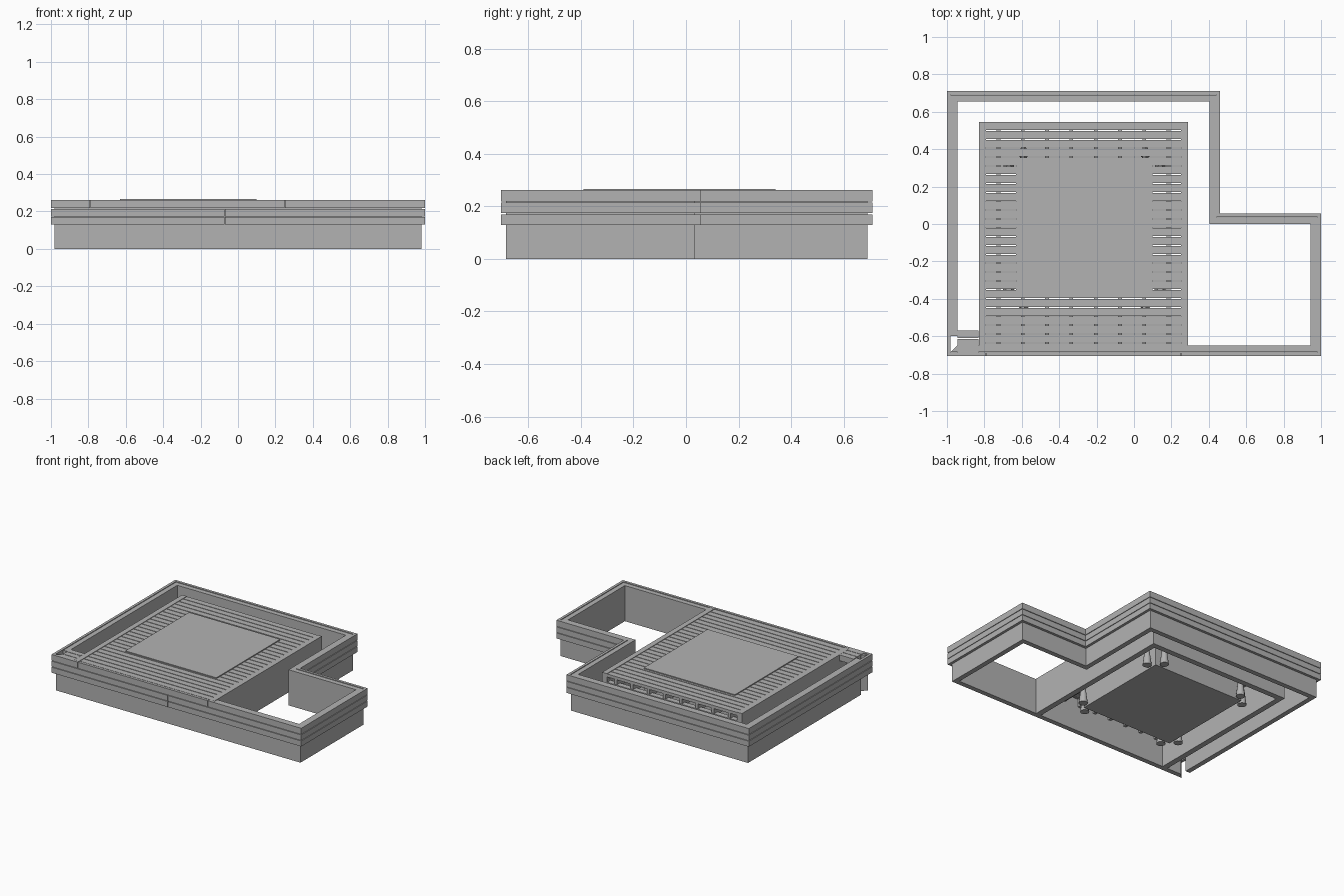
import bpy, bmesh

if "Cube" in bpy.data.objects:
    bpy.data.objects.remove(bpy.data.objects["Cube"], do_unlink=True)

grey = bpy.data.materials.new("plain_grey")
grey.use_nodes = True
grey.diffuse_color = (0.45, 0.45, 0.45, 1)
grey.node_tree.nodes["Principled BSDF"].inputs["Base Color"].default_value = grey.diffuse_color


def finish(name, bm):
    bmesh.ops.recalc_face_normals(bm, faces=bm.faces)
    mesh = bpy.data.meshes.new(name)
    bm.to_mesh(mesh)
    bm.free()
    mesh.materials.append(grey)
    obj = bpy.data.objects.new(name, mesh)
    bpy.context.collection.objects.link(obj)
    return obj


def add_box(bm, x0, x1, y0, y1, z0, z1):
    verts = bmesh.ops.create_cube(bm, size=1)["verts"]
    bmesh.ops.scale(bm, verts=verts, vec=(x1 - x0, y1 - y0, z1 - z0))
    bmesh.ops.translate(bm, verts=verts, vec=((x0 + x1) / 2, (y0 + y1) / 2, (z0 + z1) / 2))


def boxes(name, bounds):
    bm = bmesh.new()
    for b in bounds:
        add_box(bm, *b)
    return finish(name, bm)


def strip(name, path, d0, d1, z0, z1):
    """Wall along an open path; each point carries its inward direction."""
    bm = bmesh.new()
    sections = []
    for x, y, sx, sy in path:
        sections.append([bm.verts.new((x + sx * d, y + sy * d, z))
                         for d, z in ((d0, z0), (d1, z0), (d1, z1), (d0, z1))])
    for a, b in zip(sections, sections[1:]):
        for i in range(4):
            j = (i + 1) % 4
            bm.faces.new((a[i], a[j], b[j], b[i]))
    bm.faces.new(sections[0])
    bm.faces.new(sections[-1][::-1])
    return finish(name, bm)


# L-shaped outline: x, y and inward direction of every corner
FRONT, BACK, TOP = -0.705, 0.71, 0.262
front_left = (-1, FRONT, 1, 1)
corners = [(1, FRONT, -1, 1), (1, 0.055, -1, -1), (0.46, 0.055, -1, -1),
           (0.46, BACK, -1, -1), (-1, BACK, 1, -1)]

# Retaining wall, left open near the front left corner
strip("retaining_wall", [front_left] + corners + [(-1, -0.6, 1, 0)], 0.02, 0.055, 0, 0.258)

# Three courses of cladding planks with narrow grooves and end seams
course = (TOP - 0.13) / 3
for row, (seam_a, seam_b) in enumerate(((-0.07, -0.07), (-0.07, -0.07), (0.25, -0.79))):
    z0 = 0.13 + row * course
    z1 = z0 + course - (0.004 if row < 2 else 0)
    path = [(seam_a + 0.0015, FRONT, 0, 1)] + corners
    path += [front_left, (seam_b - 0.0015, FRONT, 0, 1)]
    strip(f"cladding_course_{row + 1}", path, 0, 0.0185, z0, z1)
boxes("front_deck_plank", [(-0.7885, 0.2485, FRONT, FRONT + 0.0185, TOP - course, TOP)])

# Deck support walls and side rails
X0, X1, Y0, Y1 = -0.83, 0.29, -0.655, 0.545
RAIL = 0.04
boxes("deck_support_walls", [
    (X0, X0 + RAIL, Y0, Y1, 0, 0.215),
    (X1 - RAIL, X1, Y0, Y1, 0, 0.215),
    (X0 + RAIL, X1 - RAIL, Y1 - RAIL, Y1, 0, 0.2)])
boxes("deck_side_rails", [
    (X0, X0 + RAIL - 0.002, FRONT + 0.02, Y1, 0.215, TOP),
    (X1 - RAIL + 0.002, X1, FRONT + 0.02, Y1, 0.215, TOP)])

# Deck boards laid across, on joists running front to back
count = 26
pitch = (Y1 - FRONT - 0.02) / count
boxes("deck_boards", [
    (X0 + RAIL, X1 - RAIL, Y1 - (i + 1) * pitch + 0.005, Y1 - i * pitch, 0.238, 0.26)
    for i in range(count)])
joists = [X0 + RAIL + 0.065 + 0.13 * i for i in range(8)]
boxes("deck_joists", [(x - 0.01, x + 0.01, Y0, Y1 - 0.004, 0.18, 0.238) for x in joists])

# Sunken block in the middle with a slightly proud cover
boxes("centre_block", [(-0.63, 0.1, -0.39, 0.34, 0, 0.267)])

# Tapered footings, two at every corner of the block
cx, cy, half = -0.265, -0.025, 0.365
bm = bmesh.new()
for sx in (-1, 1):
    for sy in (-1, 1):
        for dx, dy in ((0.04, -0.04), (-0.04, 0.04)):
            cone = bmesh.ops.create_cone(bm, cap_ends=True, segments=16,
                                         radius1=0.03, radius2=0.015, depth=0.12)
            bmesh.ops.translate(bm, verts=cone["verts"], vec=(
                cx + sx * (half + dx), cy + sy * (half + dy), 0.06))
footings = finish("footings", bm)
for poly in footings.data.polygons:
    poly.use_smooth = len(poly.vertices) == 4

# Small bridge of boards at the front left corner
boxes("corner_boards", [
    (-0.944, X0 - 0.001, y, y + 0.041, 0.22, TOP) for y in (-0.7, -0.655, -0.61)])
